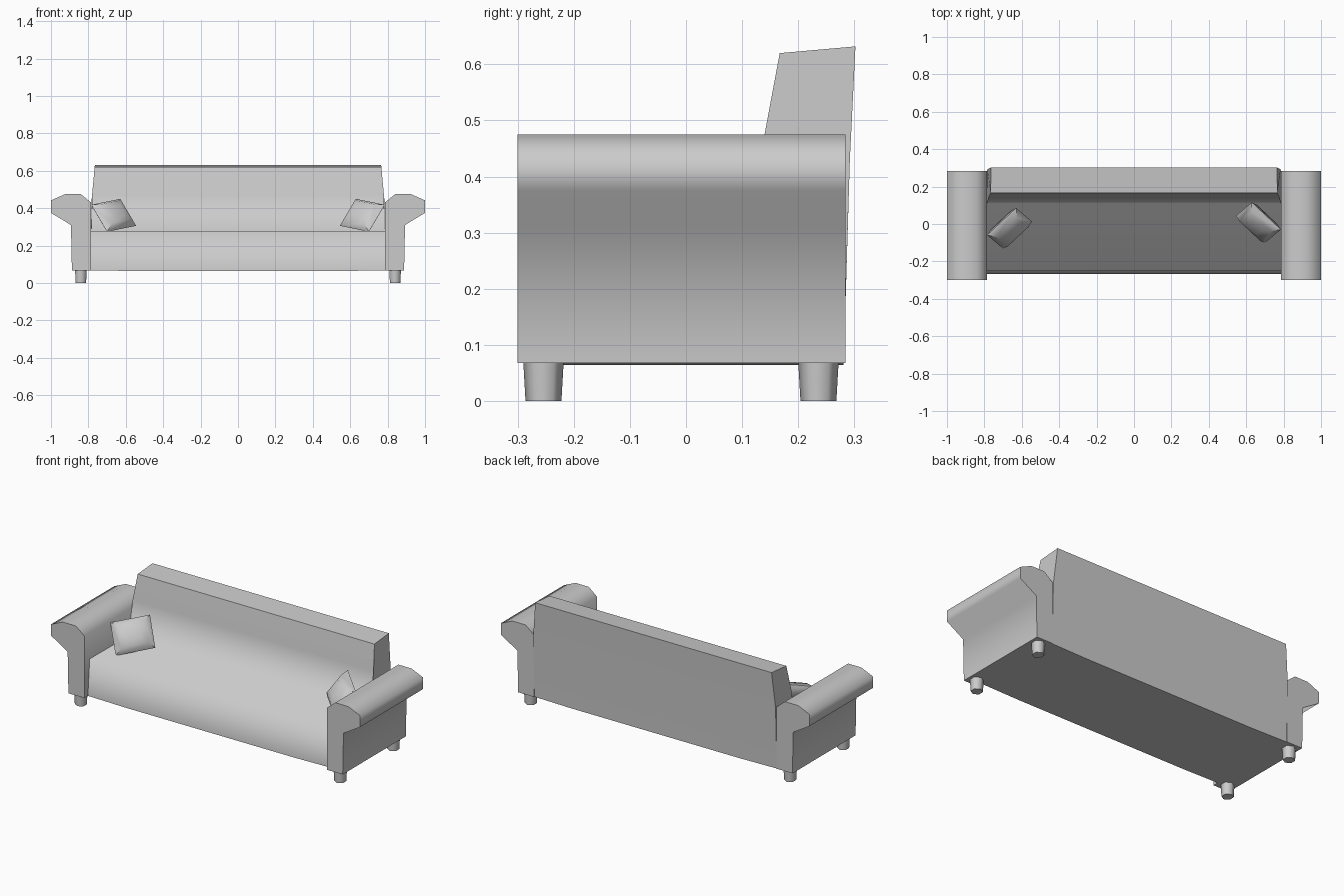
import bpy
import bmesh
import math
from mathutils import Vector

if "Cube" in bpy.data.objects:
    bpy.data.objects.remove(bpy.data.objects["Cube"], do_unlink=True)

fabric = bpy.data.materials.new("light grey")
fabric.use_nodes = True
GREY = (0.6, 0.6, 0.6, 1)
fabric.diffuse_color = GREY
fabric.node_tree.nodes["Principled BSDF"].inputs["Base Color"].default_value = GREY


def finish(bm, name, angle=None):
    """Turn a bmesh into a named, smooth shaded object."""
    bmesh.ops.recalc_face_normals(bm, faces=bm.faces)
    for face in bm.faces:
        face.smooth = True
    mesh = bpy.data.meshes.new(name)
    bm.to_mesh(mesh)
    bm.free()
    mesh.materials.append(fabric)
    obj = bpy.data.objects.new(name, mesh)
    bpy.context.collection.objects.link(obj)
    if angle:
        bpy.ops.object.select_all(action="DESELECT")
        obj.select_set(True)
        bpy.context.view_layer.objects.active = obj
        bpy.ops.object.shade_smooth_by_angle(angle=math.radians(angle))
    return obj


def loft(rings):
    """Skin a list of equal closed rings and cap both ends."""
    bm = bmesh.new()
    rows = [[bm.verts.new(p) for p in ring] for ring in rings]
    for a, b in zip(rows, rows[1:]):
        for i in range(len(a)):
            j = (i + 1) % len(a)
            bm.faces.new((a[i], a[j], b[j], b[i]))
    bm.faces.new(rows[0])
    bm.faces.new(rows[-1])
    return bm


# Seat and backrest: one side profile (y, z) carried across the width
profile = [(-0.267, 0.068), (-0.25, 0.278), (0.11, 0.275), (0.14, 0.475),
           (0.167, 0.62), (0.302, 0.632), (0.292, 0.43), (0.281, 0.068)]
rings = []
for x in (-0.785, -0.55, 0, 0.55, 0.785):
    ring = []
    for y, z in profile:
        taper = 1 - 0.025 * max(0, z - 0.42) / 0.21
        sag = 0.004 if z < 0.1 and abs(x) < 0.6 else 0
        ring.append((x * taper, y, z - sag))
    rings.append(ring)
bm = loft(rings)
for edge in bm.edges:
    a, b = (v.co for v in edge.verts)
    top = min(a.z, b.z) > 0.6
    bottom = max(a.z, b.z) < 0.1
    end = min(abs(a.x), abs(b.x)) > 0.7 and a.x * b.x > 0
    edge.smooth = not (top or bottom or end)
finish(bm, "seat_and_backrest")

# Rolled arms, front outline (x, z)
arm = [(0.785, 0.068), (0.888, 0.068), (0.893, 0.31), (1.0, 0.375),
       (1.0, 0.442), (0.925, 0.475), (0.84, 0.475), (0.785, 0.43)]

# Pillow half axes for the right side, square and leaning back
half_u = Vector((0.0775, 0.0725, 0.016))
half_v = Vector((0.0425, -0.036, -0.072))

for side, s in (("left", 1), ("right", -1)):
    finish(loft([[(s * x, y, z) for x, z in arm] for y in (-0.3, 0.284)]),
           side + "_arm", 70)

    # Tapered six sided feet
    for end, y in (("front", -0.254), ("back", 0.236)):
        bm = bmesh.new()
        bmesh.ops.create_cone(bm, cap_ends=True, segments=6, radius1=0.032,
                              radius2=0.036, depth=0.07)
        bmesh.ops.translate(bm, verts=bm.verts, vec=(s * 0.84, y, 0.035))
        finish(bm, f"{side}_{end}_foot", 65)

    # Pillow: square rings swelling from a thin rim to a soft middle
    u = Vector((-s * half_u.x, half_u.y, half_u.z))
    v = Vector((-s * half_v.x, half_v.y, half_v.z))
    n = u.cross(v).normalized()
    centre = Vector((s * 0.665, 0.007 if s > 0 else -0.023, 0.362))
    rings = []
    for size, height in ((0.35, -0.045), (0.7, -0.032), (1, 0),
                         (0.7, 0.032), (0.35, 0.045)):
        rings.append([centre + size * (a * u + b * v) + height * n
                      for a, b in ((-1, -1), (1, -1), (1, 1), (-1, 1))])
    finish(loft(rings), side + "_pillow", 50)
